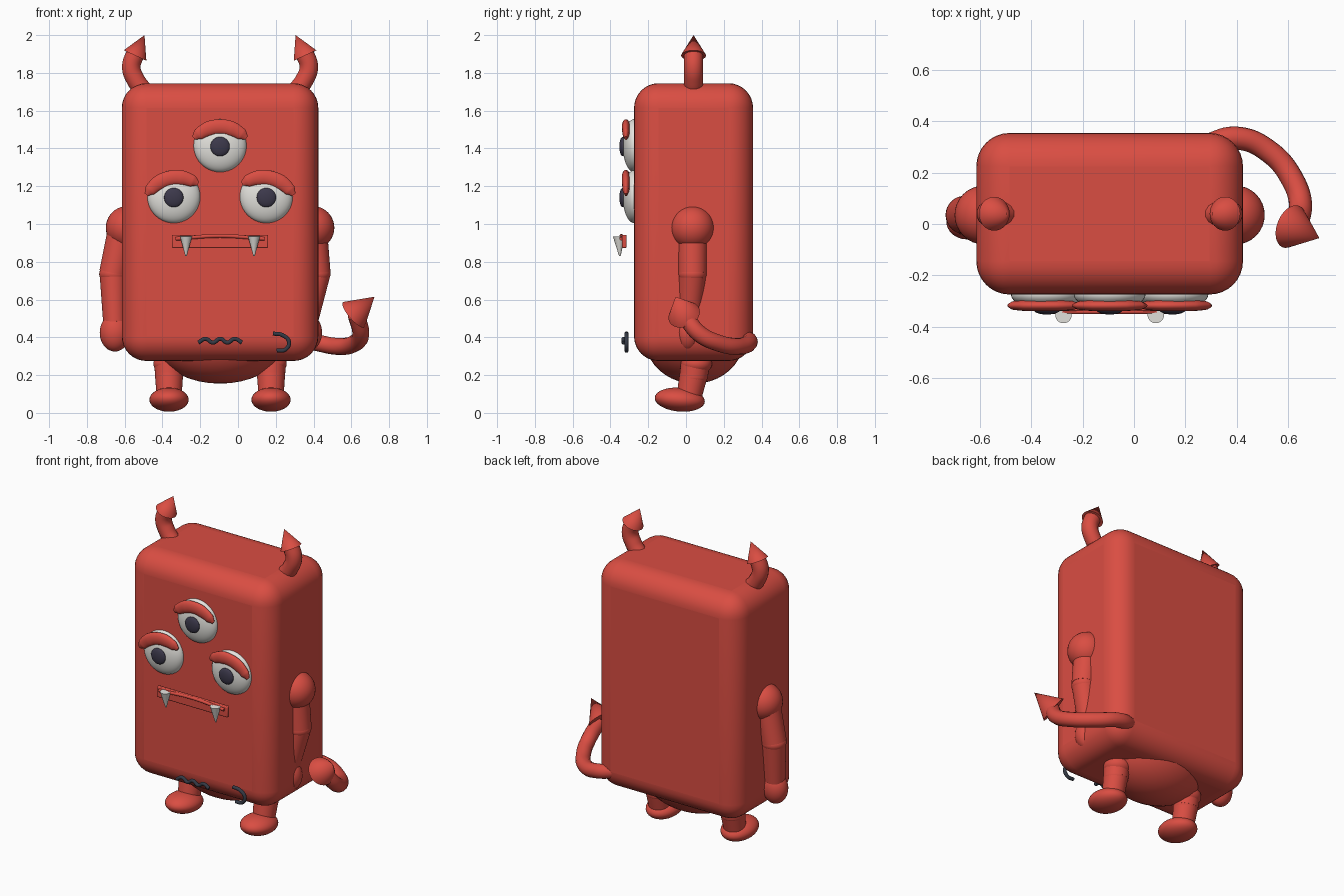
import bpy, math
from mathutils import Vector

cube = bpy.data.objects.get("Cube")
if cube:
    bpy.data.objects.remove(cube, do_unlink=True)

MID = -0.095      # body centre line in x
FACE = -0.275     # front plane of the body in y


def material(name, rgb):
    m = bpy.data.materials.new(name)
    m.use_nodes = True
    m.diffuse_color = (*rgb, 1)
    m.node_tree.nodes["Principled BSDF"].inputs["Base Color"].default_value = (*rgb, 1)
    return m


red = material("monster red", (0.70, 0.075, 0.055))
white = material("eye white", (0.78, 0.77, 0.73))
pupil_dark = material("pupil dark", (0.045, 0.04, 0.07))
slate = material("marking slate", (0.035, 0.042, 0.06))


def finish(obj, name, mat):
    obj.name = obj.data.name = name
    obj.data.materials.clear()
    obj.data.materials.append(mat)
    bpy.ops.object.select_all(action='DESELECT')
    bpy.context.view_layer.objects.active = obj
    obj.select_set(True)
    bpy.ops.object.shade_smooth_by_angle(angle=math.radians(40))
    return obj


def ball(name, loc, size, mat=red, rot=(0, 0, 0)):
    bpy.ops.mesh.primitive_uv_sphere_add(segments=32, ring_count=20, radius=1, location=loc, rotation=rot)
    obj = bpy.context.object
    obj.scale = size
    return finish(obj, name, mat)


def cone(name, start, end, r1, r2=0.0, mat=red):
    a, b = Vector(start), Vector(end)
    bpy.ops.mesh.primitive_cone_add(vertices=32, radius1=r1, radius2=r2, depth=(b - a).length, location=(a + b) / 2)
    obj = bpy.context.object
    obj.rotation_euler = (b - a).to_track_quat('Z', 'Y').to_euler()
    return finish(obj, name, mat)


def box(name, loc, size, bevel, segments, mat=red):
    bpy.ops.mesh.primitive_cube_add(size=1, location=loc)
    obj = bpy.context.object
    obj.scale = size
    bpy.ops.object.transform_apply(location=False, rotation=False, scale=True)
    mod = obj.modifiers.new("rounding", 'BEVEL')
    mod.width, mod.segments = bevel, segments
    return finish(obj, name, mat)


def tube(name, points, radius, mat=red, loc=(0, 0, 0), radii=None, flat=1.0):
    """Smooth round tube through the points, turned into a mesh."""
    cu = bpy.data.curves.new(name, 'CURVE')
    cu.dimensions = '3D'
    cu.bevel_depth, cu.bevel_resolution, cu.resolution_u = radius, 5, 10
    cu.use_fill_caps = True
    sp = cu.splines.new('BEZIER')
    sp.bezier_points.add(len(points) - 1)
    for i, (bp, p) in enumerate(zip(sp.bezier_points, points)):
        bp.co = p
        bp.handle_left_type = bp.handle_right_type = 'AUTO'
        bp.radius = radii[i] if radii else 1
    temp = bpy.data.objects.new(name + "_path", cu)
    bpy.context.collection.objects.link(temp)
    bpy.context.view_layer.update()
    mesh = bpy.data.meshes.new_from_object(temp.evaluated_get(bpy.context.evaluated_depsgraph_get()))
    bpy.data.objects.remove(temp)
    obj = bpy.data.objects.new(name, mesh)
    bpy.context.collection.objects.link(obj)
    obj.location = loc
    obj.scale = (1, flat, 1)
    return finish(obj, name, mat)


# Body and belly
box("body", (MID, 0.04, 1.01), (1.04, 0.63, 1.47), 0.13, 8)
ball("belly", (MID, 0.045, 0.4), (0.36, 0.265, 0.245))

# Horns, legs and feet, mirrored about the centre line
for side, s in (("right", -1), ("left", 1)):
    def at(dx, y, z):
        return (MID + s * dx, y, z)

    tube(side + "_horn", [at(0.40, 0.04, 1.70), at(0.445, 0.04, 1.76), at(0.47, 0.04, 1.83),
                          at(0.445, 0.04, 1.91)], 0.05)
    cone(side + "_horn_tip", at(0.45, 0.04, 1.892), at(0.40, 0.04, 2.0), 0.066)
    ball(side + "_hip", at(0.27, 0.055, 0.26), (0.083, 0.083, 0.06))
    cone(side + "_thigh", at(0.27, 0.055, 0.30), at(0.27, 0.04, 0.19), 0.08, 0.074)
    ball(side + "_knee", at(0.27, 0.04, 0.19), (0.074, 0.074, 0.05))
    cone(side + "_shin", at(0.27, 0.04, 0.20), at(0.27, 0.015, 0.08), 0.074, 0.066)
    ball(side + "_foot", at(0.27, -0.033, 0.07), (0.104, 0.133, 0.063), rot=(math.radians(-5), 0, 0))

# Arms: shoulder, elbow, wrist and hand positions in x
for side, xs in (("right", (-0.585, -0.66, -0.652, -0.652)), ("left", (0.395, 0.415, 0.36, 0.365))):
    shoulder, elbow, wrist, hand = xs
    ball(side + "_shoulder", (shoulder, 0.035, 0.98), (0.115,) * 3)
    cone(side + "_upper_arm", (shoulder - (0.03 if side == "right" else 0), 0.035, 0.95),
         (elbow, 0.035, 0.74), 0.078, 0.075)
    ball(side + "_elbow", (elbow, 0.035, 0.735), (0.075, 0.075, 0.055))
    cone(side + "_forearm", (elbow, 0.035, 0.73), (wrist, 0.015, 0.48), 0.072, 0.062)
    ball(side + "_hand", (hand, 0.01, 0.425), (0.08, 0.07, 0.1))

# Tail with pointed tip
tube("tail", [(0.27, 0.30, 0.40), (0.40, 0.335, 0.375), (0.53, 0.28, 0.352), (0.62, 0.17, 0.37),
              (0.65, 0.07, 0.42), (0.625, -0.01, 0.52)], 0.045)
cone("tail_tip", (0.612, -0.01, 0.52), (0.723, -0.055, 0.615), 0.087)

# Three eyes with drooping lids
LID = [(-0.14, 0.04), (-0.115, 0.06), (-0.06, 0.09), (0, 0.1), (0.06, 0.09), (0.115, 0.06), (0.14, 0.04)]
for name, x, z, tilt in (("middle", MID, 1.415, 0), ("right", -0.34, 1.145, 12), ("left", 0.15, 1.145, -12)):
    ball(name + "_eye", (x, FACE, z), (0.14, 0.06, 0.14), white)
    ball(name + "_pupil", (x, FACE - 0.06, z - 0.005), (0.051, 0.018, 0.051), pupil_dark)
    lid = tube(name + "_eyelid", [(px, 0, pz) for px, pz in LID], 0.04, red,
               (x, FACE - 0.043, z), (0.3, 0.8, 1, 1, 1, 0.8, 0.3), 0.55)
    lid.rotation_euler.y = -math.radians(tilt)

# Mouth plate, curved lip and fangs
box("mouth", (MID, -0.327, 0.908), (0.51, 0.025, 0.07), 0.006, 2)
tube("upper_lip", [(MID - 0.235, -0.342, 0.922), (MID, -0.342, 0.937), (MID + 0.235, -0.342, 0.922)], 0.01)
for side, x in (("right", -0.275), ("left", 0.085)):
    cone(side + "_fang", (x, -0.355, 0.935), (x, -0.35, 0.83), 0.032, 0.004, white)

# Squiggle and hook markings
tube("squiggle", [(-0.21 + 0.0385 * i, -0.33, 0.38 + (0.012 if i % 2 else -0.008)) for i in range(7)],
     0.011, slate)
tube("hook", [(0.185, -0.315, 0.42), (0.235, -0.315, 0.412), (0.27, -0.315, 0.375),
              (0.25, -0.315, 0.335), (0.205, -0.315, 0.33)], 0.011, slate)
